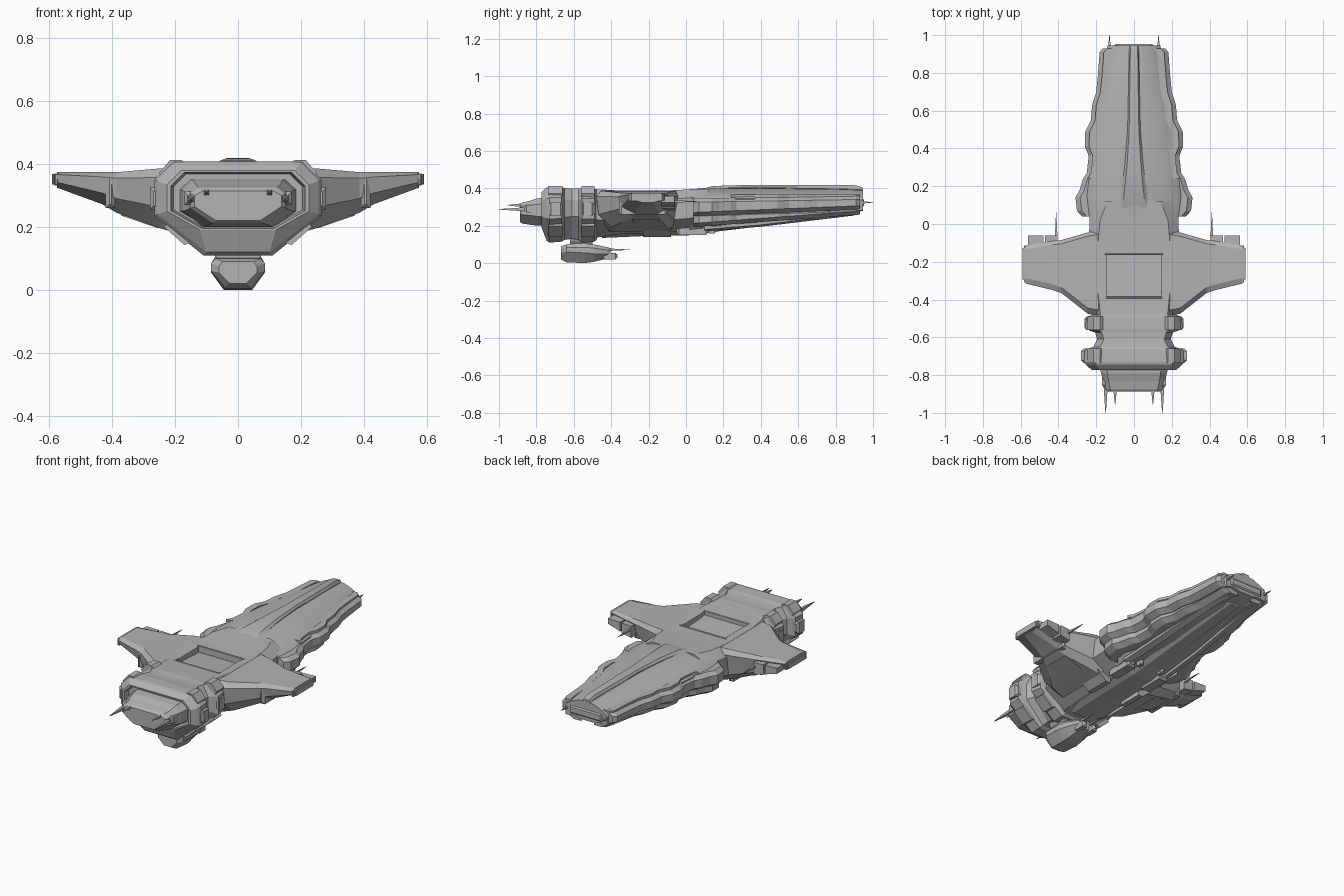
import bpy, bmesh, math

grey = bpy.data.materials.new("hull grey")
grey.diffuse_color = (0.45, 0.45, 0.45, 1)


def loft(name, ring_sets, smooth=0):
    """One object made of closed lofts; each set is a list of equal-length rings."""
    bm = bmesh.new()
    for rings in ring_sets:
        vs = [[bm.verts.new(p) for p in r] for r in rings]
        n = len(vs[0])
        for a, b in zip(vs, vs[1:]):
            for i in range(n):
                j = (i + 1) % n
                bm.faces.new((a[i], a[j], b[j], b[i]))
        bm.faces.new(vs[0])
        bm.faces.new(vs[-1])
    bmesh.ops.recalc_face_normals(bm, faces=bm.faces)
    me = bpy.data.meshes.new(name)
    bm.to_mesh(me)
    bm.free()
    me.materials.append(grey)
    ob = bpy.data.objects.new(name, me)
    bpy.context.collection.objects.link(ob)
    if smooth:
        bpy.ops.object.select_all(action='DESELECT')
        ob.select_set(True)
        bpy.context.view_layer.objects.active = ob
        bpy.ops.object.shade_smooth_by_angle(angle=math.radians(smooth))
    return ob


def full(y, half):
    """Mirror a half section, listed from top centre to bottom centre."""
    return [(x, y, z) for x, z in half] + [(-x, y, z) for x, z in half[-2:0:-1]]


def octa(y, wt, w, wb, zt, zs, zl, zb):
    return full(y, [(0, zt), (wt, zt), (w, zs), (w, zl), (wb, zb), (0, zb)])


def both(rings):
    """Same loft on the right and the left."""
    return [[[(s * x, y, z) for x, y, z in r] for r in rings] for s in (1, -1)]


def block(x0, x1, y0, y1, z0, z1, c=0.012):
    """Block with chamfered front and back ends."""
    def rect(y, d):
        return [(x0 + d, y, z0 + d), (x1 - d, y, z0 + d), (x1 - d, y, z1 - d), (x0 + d, y, z1 - d)]
    return [rect(y0, c), rect(y0 + c, 0), rect(y1 - c, 0), rect(y1, c)]


def prism(pts, y0, y1):
    return [[(x, y, z) for x, z in pts] for y in (y0, y1)]


def spike(x, y0, y1, z, r):
    def sq(y, q):
        return [(x - q, y, z - q), (x + q, y, z - q), (x + q, y, z + q), (x - q, y, z + q)]
    return [sq(y0, r), sq(y0 + (y1 - y0) * .35, r * .7), sq(y1, r * .12)]


# Middle body, with the sunken deck hatch
body = loft("middle_body", [[
    octa(-.52, .17, .20, .09, .395, .33, .24, .13),
    octa(-.46, .18, .23, .10, .395, .34, .23, .14),
    octa(-.36, .19, .24, .10, .388, .34, .23, .155),
    octa(-.10, .19, .24, .10, .388, .34, .23, .165),
    octa(.02, .18, .235, .10, .395, .35, .24, .17),
    octa(.12, .14, .22, .10, .398, .355, .26, .19)]], 20)
cutter = loft("hatch_cutter", [[
    [(-.145, -.385, .366), (.145, -.385, .366), (.145, -.385, .5), (-.145, -.385, .5)],
    [(-.145, -.16, .352), (.145, -.16, .352), (.145, -.16, .5), (-.145, -.16, .5)]]])
mod = body.modifiers.new("hatch", 'BOOLEAN')
mod.object = cutter
mod.solver = 'EXACT'
bpy.context.view_layer.objects.active = body
bpy.ops.object.modifier_apply(modifier="hatch")
bpy.data.objects.remove(cutter)
loft("hatch_frame", both(block(.142, .152, -.36, -.18, .35, .388, .003))
     + [block(-.155, .155, -.165, -.155, .35, .392, .003),
        block(-.15, .15, -.395, -.383, .35, .392, .003)])

# Front collar: two flanges, a waisted neck and a recessed mouth
loft("front_collar", [[
    octa(-.475, .17, .20, .09, .395, .34, .24, .13),
    octa(-.49, .19, .25, .10, .397, .345, .235, .115),
    octa(-.555, .19, .26, .10, .40, .345, .235, .11),
    octa(-.575, .17, .205, .10, .398, .335, .25, .125),
    octa(-.61, .16, .195, .10, .398, .335, .25, .13),
    octa(-.65, .18, .215, .10, .402, .34, .245, .125),
    octa(-.665, .20, .26, .11, .406, .35, .24, .115),
    octa(-.73, .205, .265, .11, .408, .35, .235, .11),
    octa(-.745, .20, .255, .10, .405, .345, .24, .12),
    octa(-.772, .18, .225, .12, .38, .335, .25, .19),
    octa(-.772, .17, .213, .115, .373, .33, .252, .196),
    octa(-.74, .165, .205, .11, .368, .328, .255, .20)]])
# Corner clamps on the flanges, slanted to follow them
clamps = []
for y0, y1, w in ((-.735, -.66, .28), (-.56, -.49, .262)):
    clamps += both(block(w - .07, w, y0, y1, .255, .325))
    clamps += both(prism([(.165, .40), (.18, .413), (.215, .413), (.25, .372), (.24, .35)], y0, y1))
    clamps += both(prism([(.22, .215), (.235, .20), (.17, .143), (.15, .15), (.16, .18)], y0, y1))
loft("collar_clamps", clamps)

# Nose block inside the mouth
loft("nose", [[
    octa(-.73, .15, .185, .11, .352, .32, .25, .205),
    octa(-.79, .14, .175, .11, .348, .315, .25, .20),
    octa(-.83, .135, .16, .10, .335, .31, .255, .205),
    octa(-.875, .125, .15, .08, .325, .305, .26, .212),
    octa(-.888, .11, .138, .07, .315, .30, .265, .22)]])
loft("nose_side_rails", both(block(.14, .17, -.865, -.76, .27, .312)))
loft("nose_prongs", both(spike(.15, -.84, -1.0, .288, .012))
     + both(spike(.10, -.87, -.955, .31, .01)))

# Rear hull with hollow flanks running up to the spine
rows = [(.02, .235, .395, .36, .17), (.15, .25, .405, .362, .185), (.40, .225, .405, .362, .205),
        (.60, .20, .402, .36, .23), (.80, .165, .40, .357, .25), (.945, .14, .395, .352, .28)]
loft("rear_hull", [[full(y, [(0, zc), (w * .35, zc - .005), (w * .65, zc - .022), (w * .92, ze),
                             (w, ze - .015), (w * .97, ze - .07), (w * .6, zb + .01),
                             (w * .3, zb), (0, zb)])
                    for y, w, zc, ze, zb in rows]], 25)
# Raised tapering spine
loft("spine", [[full(y, [(0, z), (w * .75, z), (w, z - .012), (w, .37), (0, .37)])
                for y, w, z in ((.06, .09, .39), (.14, .072, .412), (.30, .05, .418),
                                (.50, .034, .419), (.90, .026, .418), (.944, .024, .405))]], 25)

# Wavy armour plates along the rear flanks, in two tiers
edge = [(.04, .275), (.07, .302), (.14, .31), (.18, .288), (.24, .27), (.27, .25), (.36, .24),
        (.41, .26), (.49, .258), (.55, .228), (.63, .222), (.70, .20), (.78, .192), (.91, .182),
        (.93, .165)]


def tier(dx, zt0, zt1, zb0, zb1):
    out = []
    for y, x in edge:
        x -= dx
        zt, zb = zt0 + (zt1 - zt0) * y, zb0 + (zb1 - zb0) * y
        out.append([(x - .075, y, zt), (x - .025, y, zt), (x, y, zt - .02),
                    (x, y, zb + .02), (x - .035, y, zb), (x - .09, y, zb)])
    return out


loft("upper_armour", both(tier(0, .345, .362, .25, .29)))
loft("lower_armour", both(tier(.035, .27, .30, .19, .265)))
loft("armour_rim", both([[(x - .06, y, .352), (x - .022, y, .352), (x - .022, y, .368),
                          (x - .06, y, .368)] for y, x in edge[4:]]))
loft("tail_spikes", both(spike(.13, .92, 1.0, .325, .008)))
loft("tail_cap", [block(-.11, .11, .90, .952, .295, .35)])

# Belly: keel and long rails below the hull
loft("belly_keel", [[octa(-.45, .06, .08, .05, .2, .18, .15, .135),
                     octa(-.22, .06, .09, .05, .2, .18, .165, .145),
                     octa(.05, .06, .09, .05, .2, .19, .17, .15),
                     octa(.17, .05, .07, .04, .22, .21, .185, .17),
                     octa(.85, .03, .04, .03, .3, .28, .26, .25)]])
loft("belly_rails", both(prism([(.10, .2), (.10, .14), (.13, .14), (.19, .19), (.17, .22)], -.23, -.08))
     + both(block(.085, .14, -.05, .12, .152, .22)) + both(block(.06, .085, .11, .165, .16, .22))
     + both([[(x, y, z), (x + .035, y, z + .01), (x + .035, y, z + .07), (x, y, z + .07)]
             for x, y, z in ((.12, .1, .17), (.11, .4, .195), (.08, .9, .255))]))


# Wings, lofted outwards from the body
def wing(x, yf, yb, zt, zb):
    h = zt - zb
    return [(x, yf, zt - .15 * h), (x, yf + .03, zt), (x, yb - .02, zt), (x, yb, zt - .15 * h),
            (x, yb - .02, zb + .2 * h), (x, yb - .06, zb), (x, yf + .08, zb), (x, yf + .01, zb + .35 * h)]


loft("wings", both([wing(.16, -.49, -.03, .388, .17), wing(.245, -.475, -.045, .386, .195),
                    wing(.385, -.365, -.085, .374, .245), wing(.43, -.35, -.09, .374, .272),
                    wing(.575, -.315, -.115, .374, .325)]), 15)
loft("wing_ribs", both(block(.39, .42, -.358, -.10, .26, .362)))
loft("wing_tips", both(block(.57, .583, -.31, -.115, .332, .37, .004))
     + both(block(.583, .59, -.295, -.125, .335, .368, .003)))
loft("wing_trailing_vents", both(prism([(.405, .282), (.405, .352), (.47, .355), (.47, .295)], -.13, -.06))
     + both(prism([(.48, .30), (.48, .355), (.56, .358), (.56, .325)], -.13, -.062)))
loft("wing_under_panels", both([[(x, -.29, z), (x, -.14, z), (x, -.14, z + .05), (x, -.29, z + .05)]
                                for x, z in ((.25, .195), (.37, .236))]))
loft("wing_aerials", both(spike(.412, -.09, .06, .33, .008)))

# Gun pod under the collar
loft("chin_pod", [[octa(-.668, .05, .06, .025, .09, .075, .055, .02),
                   octa(-.64, .07, .085, .04, .10, .085, .06, .005),
                   octa(-.54, .07, .085, .045, .11, .085, .055, 0),
                   octa(-.49, .06, .08, .04, .10, .08, .05, .008),
                   octa(-.42, .04, .055, .03, .085, .07, .05, .025),
                   octa(-.405, .03, .045, .025, .08, .068, .052, .03)]])
loft("chin_pod_mount", [[octa(-.62, .08, .08, .06, .16, .14, .12, .09),
                         octa(-.50, .08, .08, .06, .16, .14, .12, .09)]])
loft("chin_pod_barrels", both(spike(.03, -.42, -.30, .072, .007))
     + both(block(.02, .05, -.45, -.365, .02, .055)))
